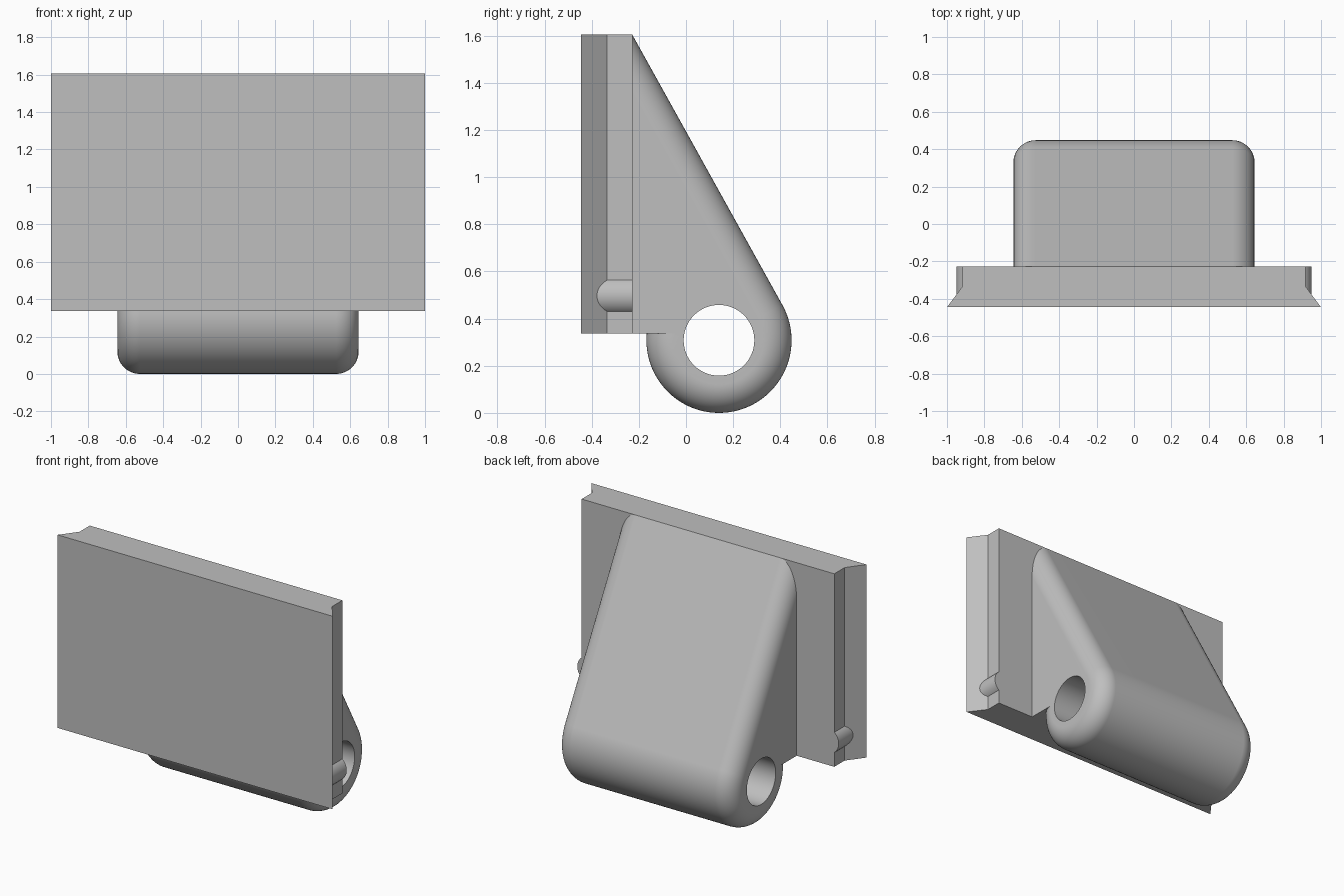
import bpy, bmesh
from math import sin, cos, asin, acos, atan2, pi, hypot

cube = bpy.data.objects.get("Cube")
if cube:
    bpy.data.objects.remove(cube)

GREY = (0.52, 0.52, 0.52, 1)
mat = bpy.data.materials.new("light grey")
mat.use_nodes = True
mat.diffuse_color = GREY
mat.node_tree.nodes["Principled BSDF"].inputs["Base Color"].default_value = GREY

FRONT, STEP, BACK = -0.445, -0.335, -0.228   # plate depths
BOTTOM, TOP = 0.337, 1.605                   # plate heights
CY, CZ, R, HOLE = 0.14, 0.308, 0.308, 0.15   # barrel centre, radius, bore
HALF, FILLET = 0.645, 0.12                   # body half width, edge rounding


def finish(name, bm, angle=0.6):
    bmesh.ops.recalc_face_normals(bm, faces=bm.faces)
    mesh = bpy.data.meshes.new(name)
    bm.to_mesh(mesh)
    bm.free()
    mesh.materials.append(mat)
    obj = bpy.data.objects.new(name, mesh)
    bpy.context.collection.objects.link(obj)
    bpy.ops.object.select_all(action="DESELECT")
    obj.select_set(True)
    bpy.context.view_layer.objects.active = obj
    bpy.ops.object.shade_smooth_by_angle(angle=angle)
    return obj


def bridge(bm, a, b):
    return [bm.faces.new((a[i - 1], a[i], b[i], b[i - 1])) for i in range(len(a))]


def prism(name, rings):
    bm = bmesh.new()
    low, high = [[bm.verts.new(p) for p in ring] for ring in rings]
    bridge(bm, low, high)
    bm.faces.new(low)
    bm.faces.new(high)
    return finish(name, bm)


# Mounting plate with flared front edges
half = [(1, FRONT), (0.918, STEP), (0.918, BACK)]
outline = half + [(-x, y) for x, y in reversed(half)]
prism("mounting_plate", [[(x, y, z) for x, y in outline] for z in (BOTTOM, TOP)])

# Small round catches on both plate edges, running into the flare
for side, name in ((1, "left_catch"), (-1, "right_catch")):
    circle = [(side * (0.865 + 0.085 * cos(a)), 0.497 + 0.085 * sin(a))
              for a in (2 * pi * i / 48 for i in range(48))]
    prism(name, [[(x, y, z) for x, z in circle] for y in (-0.4, BACK)])

# Teardrop body: the sloped face is tangent to the barrel
slope = atan2(TOP - CZ, BACK - CY) - acos(R / hypot(TOP - CZ, BACK - CY))


def teardrop(inset):
    r = R - inset
    end = -pi - asin((BOTTOM - CZ) / r)
    steps = 64
    arc = [slope + (end - slope) * i / steps for i in range(steps + 1)]
    peak = CZ + (r - cos(slope) * (BACK - CY)) / sin(slope)
    return ([(BACK, peak)] + [(CY + r * cos(a), CZ + r * sin(a)) for a in arc]
            + [(BACK, BOTTOM)])


# Rounded edges come from insetting the outline along a quarter circle
quarter = [(HALF - FILLET * (1 - sin(a)), FILLET * (1 - cos(a)))
           for a in (pi / 2 * i / 12 for i in range(13))]
layers = [(-x, d) for x, d in reversed(quarter)] + quarter

bm = bmesh.new()
rings = [[bm.verts.new((x, y, z)) for y, z in teardrop(d)] for x, d in layers]
for a, b in zip(rings, rings[1:]):
    bridge(bm, a, b)

# Bore through the barrel
bore = [[bm.verts.new((x, CY + HOLE * cos(a), CZ + HOLE * sin(a)))
         for a in (2 * pi * i / 64 for i in range(64))] for x in (-HALF, HALF)]
bridge(bm, *bore)

# Flat cheeks around the bore
for outer, inner in ((rings[0], bore[0]), (rings[-1], bore[1])):
    edges = [bm.edges.get((loop[i - 1], loop[i]))
             for loop in (outer, inner) for i in range(len(loop))]
    bmesh.ops.triangle_fill(bm, edges=edges, use_beauty=True, normal=(1, 0, 0))
body = finish("hinge_body", bm)
normals = body.modifiers.new("even shading", "WEIGHTED_NORMAL")
normals.keep_sharp = True
